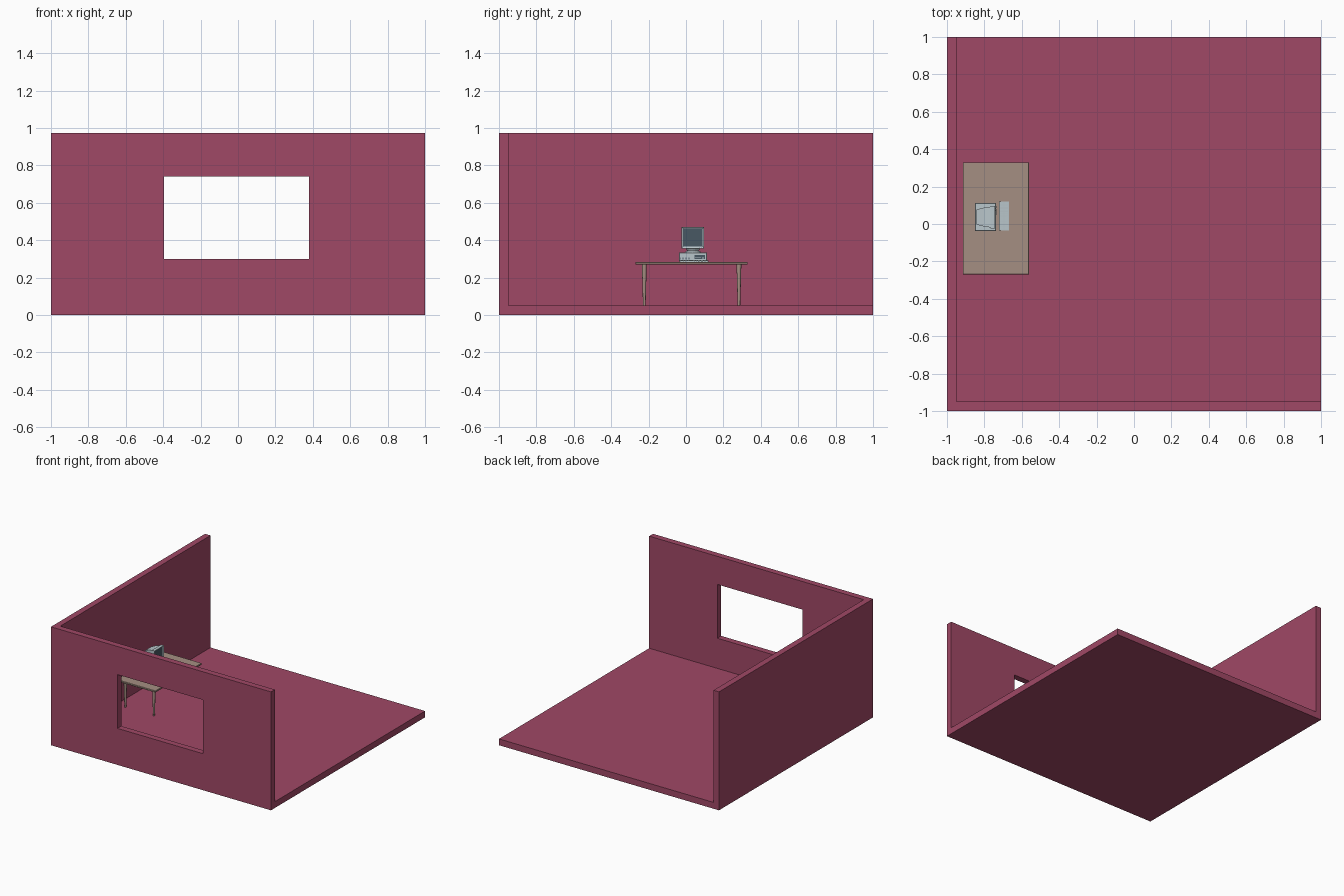
import bpy, bmesh
from mathutils import Vector, Matrix

if "Cube" in bpy.data.objects:
    bpy.data.objects.remove(bpy.data.objects["Cube"])


def lin(c):
    return c / 12.92 if c <= 0.04045 else ((c + 0.055) / 1.055) ** 2.4


def mat(name, r, g, b):
    m = bpy.data.materials.new(name)
    m.diffuse_color = (lin(r / 255), lin(g / 255), lin(b / 255), 1)
    m.use_nodes = True
    m.node_tree.nodes["Principled BSDF"].inputs["Base Color"].default_value = m.diffuse_color
    return m


ROOM = mat("rose_plaster", 160, 72, 102)
WOOD = mat("desk_wood", 165, 143, 130)
CASE = mat("pale_plastic", 185, 198, 203)
DARK = mat("dark_glass", 72, 88, 100)


def add_box(bm, lo, hi):
    lo, hi = Vector(lo), Vector(hi)
    m = Matrix.Translation((lo + hi) / 2) @ Matrix.Diagonal((*(hi - lo), 1))
    return bmesh.ops.create_cube(bm, size=1, matrix=m)["verts"]


def finish(bm, name, material=None, bevel=0):
    me = bpy.data.meshes.new(name)
    bmesh.ops.recalc_face_normals(bm, faces=bm.faces)
    bm.to_mesh(me)
    bm.free()
    ob = bpy.data.objects.new(name, me)
    bpy.context.collection.objects.link(ob)
    if material:
        me.materials.append(material)
    if bevel:
        b = ob.modifiers.new("bevel", 'BEVEL')
        b.width, b.segments = bevel, 1
    return ob


def boxes(name, material, parts, bevel=0):
    bm = bmesh.new()
    for lo, hi in parts:
        add_box(bm, lo, hi)
    return finish(bm, name, material, bevel)


def loft(name, material, sections, y):
    """Stack of rectangles along x: (x, half width, z low, z high)."""
    bm = bmesh.new()
    rings = [[bm.verts.new((x, y + s * w, z)) for s, z in
              ((-1, a), (1, a), (1, b), (-1, b))] for x, w, a, b in sections]
    for p, q in zip(rings, rings[1:]):
        for i in range(4):
            j = (i + 1) % 4
            bm.faces.new((p[i], p[j], q[j], q[i]))
    bm.faces.new(rings[0])
    bm.faces.new(rings[-1])
    return finish(bm, name, material)


# Room shell: solid block, hollowed open at right, back and top, plus a window
room = boxes("room_shell", ROOM, [((-1, -1, 0), (1, 1, 0.973))])
for name, lo, hi in (("room_cutter", (-0.95, -0.95, 0.052), (1.5, 1.5, 1.5)),
                     ("window_cutter", (-0.395, -1.2, 0.30), (0.38, -0.8, 0.742))):
    cut = boxes(name, None, [(lo, hi)])
    cut.hide_render = True
    cut.hide_set(True)
    b = room.modifiers.new(name, 'BOOLEAN')
    b.operation, b.solver, b.object = 'DIFFERENCE', 'EXACT', cut

# Desk: thin top and four tapered legs
DX, DY = -0.738, 0.03
boxes("desk_top", WOOD, [((DX - 0.177, DY - 0.3, 0.27), (DX + 0.177, DY + 0.3, 0.284))], 0.002)
for sx, nx in ((-1, "back"), (1, "front")):
    for sy, ny in ((-1, "left"), (1, "right")):
        bm = bmesh.new()
        bmesh.ops.create_cone(bm, cap_ends=True, segments=12, radius1=0.007, radius2=0.013,
                              depth=0.22, matrix=Matrix.Translation(
                                  (DX + sx * 0.13, DY + sy * 0.253, 0.161)))
        leg = finish(bm, f"desk_leg_{nx}_{ny}", WOOD)
        leg.data.shade_smooth()
        leg.data.set_sharp_from_angle(angle=0.6)

# Computer base with drive bay, slot, vents and button
CY, F = 0.037, -0.738
boxes("computer_case", CASE, [((-0.85, CY - 0.075, 0.289), (F, CY + 0.075, 0.335))], 0.002)
boxes("case_feet", DARK, [((x, CY + s * 0.06 - 0.008, 0.284), (x + 0.016, CY + s * 0.06 + 0.008, 0.289))
                          for x in (-0.84, -0.765) for s in (-1, 1)])
boxes("drive_bay", DARK, [((F - 0.002, CY + 0.008, 0.299), (F + 0.001, CY + 0.064, 0.320))])
boxes("drive_trim", CASE, [((F, CY + 0.012, 0.308), (F + 0.002, CY + 0.042, 0.311)),
                           ((F, CY + 0.048, 0.302), (F + 0.003, CY + 0.059, 0.307))])
boxes("case_vents", DARK, [((F - 0.002, CY - 0.066 + i * 0.008, 0.297),
                            (F + 0.0006, CY - 0.063 + i * 0.008, 0.307)) for i in range(7)])

# Swivel stand
bm = bmesh.new()
for r1, r2, z, d in ((0.042, 0.036, 0.339, 0.008), (0.030, 0.040, 0.351, 0.016)):
    bmesh.ops.create_cone(bm, cap_ends=True, segments=20, radius1=r1, radius2=r2,
                          depth=d, matrix=Matrix.Translation((-0.79, CY, z)))
finish(bm, "monitor_stand", CASE)

# Monitor: tapered tube housing, front bezel with recessed screen
loft("monitor_housing", CASE, [(-0.843, 0.040, 0.372, 0.440), (-0.803, 0.050, 0.362, 0.458),
                               (-0.765, 0.056, 0.359, 0.467)], CY)
bm = bmesh.new()
add_box(bm, (-0.767, CY - 0.060, 0.356), (-0.742, CY + 0.060, 0.470))
front = max(bm.faces, key=lambda f: f.calc_center_median().x)
bmesh.ops.inset_region(bm, faces=[front], thickness=0.011)
for v in front.verts:
    v.co.x -= 0.005
    if v.co.z < 0.4:
        v.co.z += 0.004
front.material_index = 1
bezel = finish(bm, "monitor_bezel", CASE)
bezel.data.materials.append(DARK)
boxes("monitor_buttons", DARK, [((-0.743, CY + 0.035 + i * 0.008, 0.361),
                                 (-0.740, CY + 0.039 + i * 0.008, 0.365)) for i in range(2)])

# Keyboard: wedge tray and rows of keys
K0, K1 = -0.722, -0.668
loft("keyboard_tray", CASE, [(K0, 0.078, 0.284, 0.293), (K1, 0.078, 0.284, 0.288)], 0.043)
keys = []
for r in range(5):
    x = K0 + 0.006 + r * 0.0088
    z = 0.2925 - r * 0.0008
    for c in range(17):
        if c in (11, 13):
            continue
        y = 0.043 - 0.072 + c * 0.0085
        if r == 4 and 3 <= c <= 8:
            continue
        keys.append(((x, y, z - 0.002), (x + 0.007, y + 0.007, z + 0.0025)))
keys.append(((K0 + 0.0412, -0.0035, 0.287), (K0 + 0.0482, 0.046, 0.2915)))
boxes("keyboard_keys", CASE, keys)
